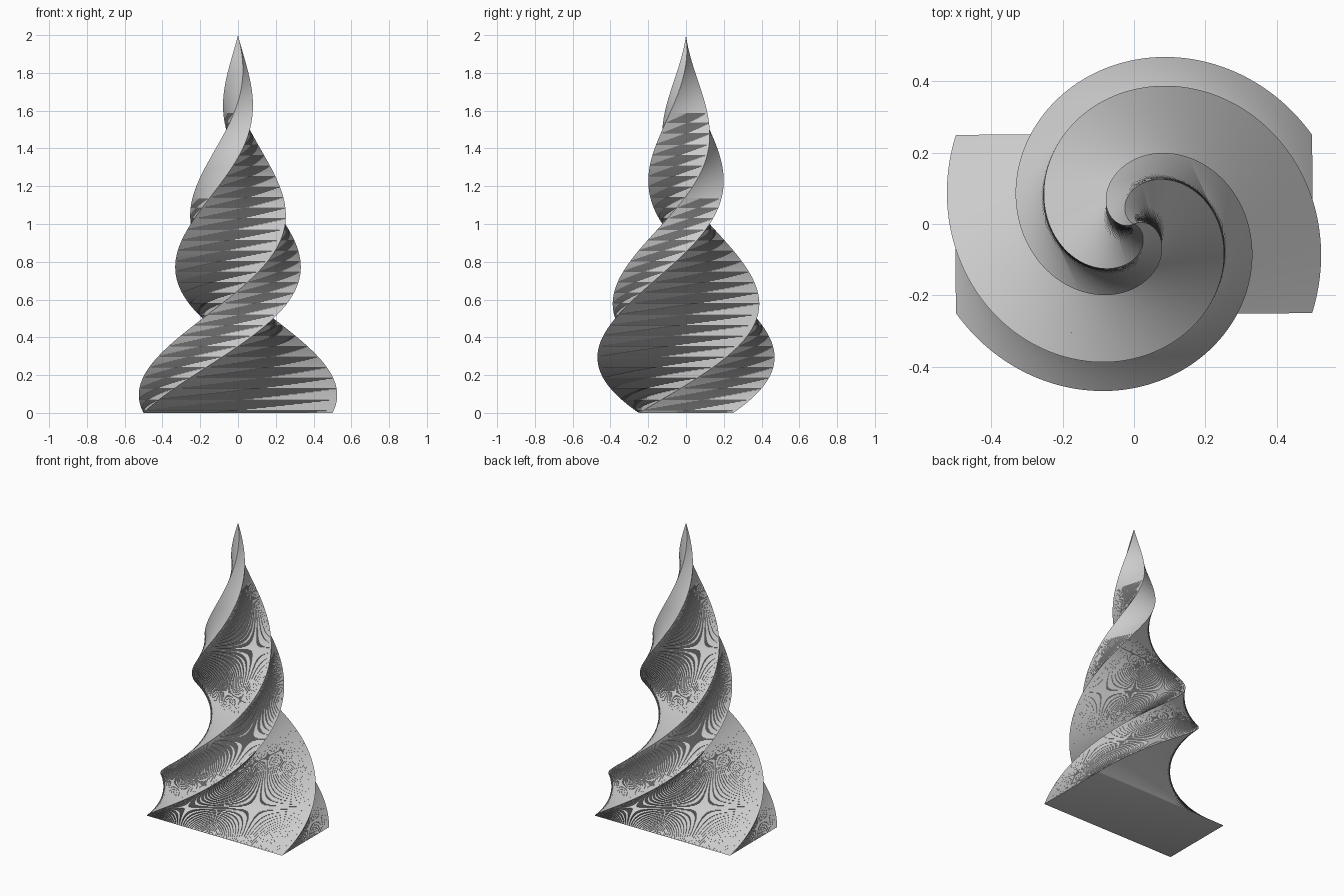
import bpy
import bmesh
import math

if "Cube" in bpy.data.objects:
    bpy.data.objects.remove(bpy.data.objects["Cube"])

HEIGHT = 2.0
SLICES = 360
TWIST = 2 * math.pi
HALF_X, HALF_Y = 0.5, 0.25

grey = bpy.data.materials.new("plain grey")
grey.diffuse_color = (0.6, 0.6, 0.6, 1)
grey.use_nodes = True
grey.node_tree.nodes["Principled BSDF"].inputs["Base Color"].default_value = grey.diffuse_color

bm = bmesh.new()


def rectangle_ring(t):
    """Rectangle at fraction t of the height, turned and tapered."""
    s, a = 1 - t, TWIST * t
    c, n = math.cos(a) * s, math.sin(a) * s
    corners = [(-HALF_X, -HALF_Y), (HALF_X, -HALF_Y), (HALF_X, HALF_Y), (-HALF_X, HALF_Y)]
    return [bm.verts.new((x * c - y * n, x * n + y * c, HEIGHT * t)) for x, y in corners]


# Twisted sides, each slice split along its shorter diagonal
rings = [rectangle_ring(i / SLICES) for i in range(SLICES)]
for low, high in zip(rings, rings[1:]):
    for k in range(4):
        j = (k + 1) % 4
        bm.faces.new((low[k], low[j], high[k]))
        bm.faces.new((low[j], high[j], high[k]))

# Pointed tip
tip = bm.verts.new((0, 0, HEIGHT))
for k in range(4):
    bm.faces.new((rings[-1][k], rings[-1][(k + 1) % 4], tip))

# Flat base
bm.faces.new(rings[0][::-1])

mesh = bpy.data.meshes.new("twisted_spire")
bm.to_mesh(mesh)
bm.free()
mesh.materials.append(grey)
spire = bpy.data.objects.new("twisted_spire", mesh)
bpy.context.collection.objects.link(spire)

# Smooth near the tip, crisp corners
bpy.context.view_layer.objects.active = spire
spire.select_set(True)
bpy.ops.object.shade_smooth_by_angle(angle=math.radians(35))
